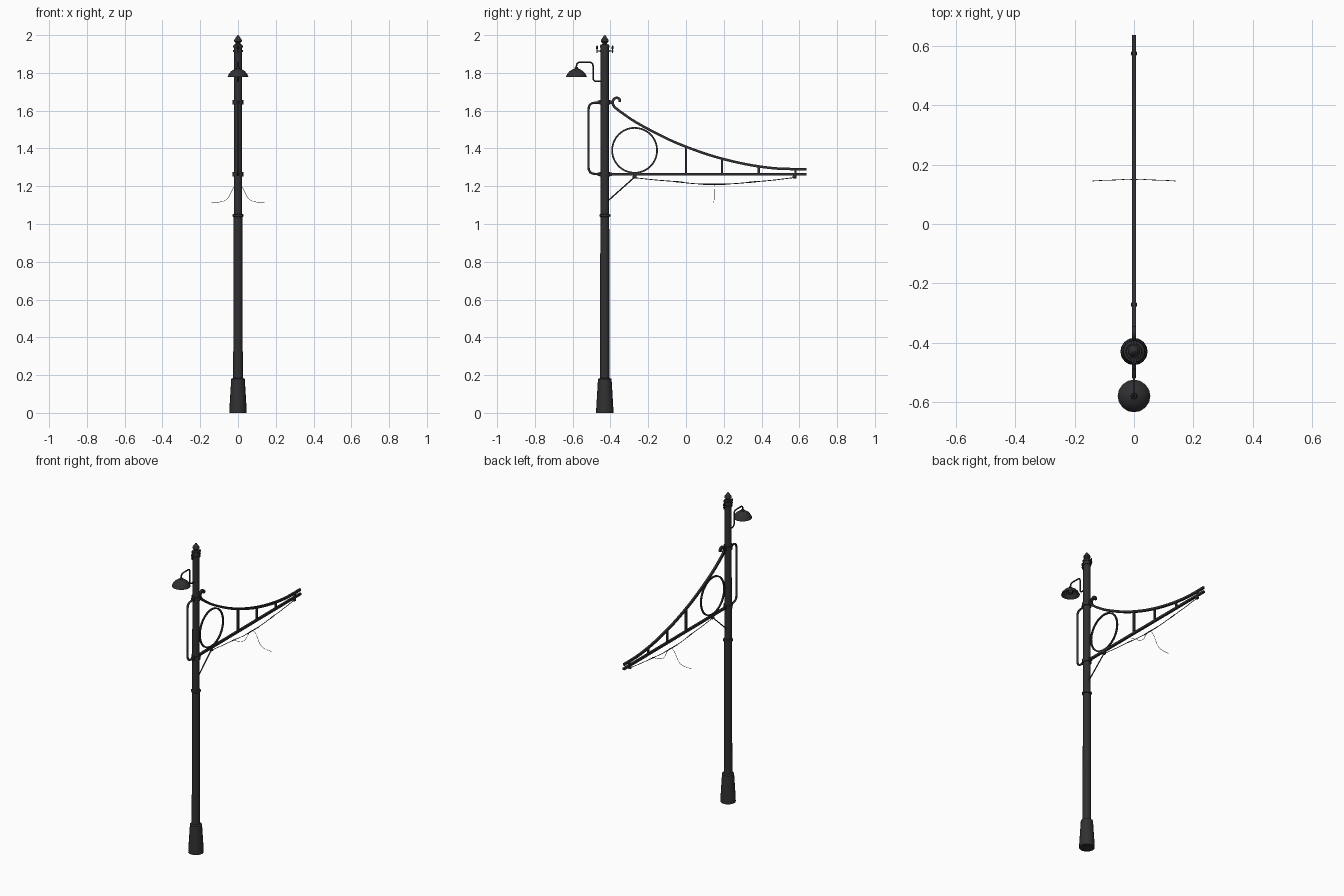
import bpy, bmesh, math
from mathutils import Vector

if "Cube" in bpy.data.objects:
    bpy.data.objects.remove(bpy.data.objects["Cube"])

PY = -0.43          # pole axis
BEAM_Z = 1.263      # lower beam height

iron = bpy.data.materials.new("dark_iron")
iron.diffuse_color = (0.03, 0.03, 0.032, 1)
iron.use_nodes = True
iron.node_tree.nodes["Principled BSDF"].inputs["Base Color"].default_value = iron.diffuse_color


def finish(name, bm, angle=35):
    bmesh.ops.recalc_face_normals(bm, faces=bm.faces)
    me = bpy.data.meshes.new(name)
    bm.to_mesh(me)
    bm.free()
    ob = bpy.data.objects.new(name, me)
    bpy.context.collection.objects.link(ob)
    me.materials.append(iron)
    bpy.ops.object.select_all(action='DESELECT')
    bpy.context.view_layer.objects.active = ob
    ob.select_set(True)
    bpy.ops.object.shade_smooth_by_angle(angle=math.radians(angle))
    return ob


def lathe(name, profile, y=PY, sides=16):
    """Turn (radius, z) pairs around a vertical axis; open ends are capped."""
    bm = bmesh.new()
    rings = [[bm.verts.new((r * math.cos(2 * math.pi * i / sides),
                            y + r * math.sin(2 * math.pi * i / sides), z))
              for i in range(sides)] for r, z in profile]
    for a, b in zip(rings, rings[1:]):
        for i in range(sides):
            j = (i + 1) % sides
            bm.faces.new((a[i], a[j], b[j], b[i]))
    bm.faces.new(rings[0])
    bm.faces.new(rings[-1])
    return finish(name, bm)


def box(name, center, size):
    bm = bmesh.new()
    bmesh.ops.create_cube(bm, size=1)
    for v in bm.verts:
        v.co = Vector(center) + Vector(v.co[k] * size[k] for k in range(3))
    return finish(name, bm)


def smooth_path(pts, steps=5):
    """Catmull-Rom points through the given path."""
    p = [Vector(q) for q in pts]
    p = [2 * p[0] - p[1]] + p + [2 * p[-1] - p[-2]]
    out = []
    for i in range(1, len(p) - 2):
        a, b, c, d = p[i - 1:i + 3]
        for s in range(steps):
            t = s / steps
            out.append(0.5 * (2 * b + (c - a) * t + (2 * a - 5 * b + 4 * c - d) * t * t
                              + (3 * b - a - 3 * c + d) * t ** 3))
    return out + [p[-2]]


def rounded(pts, r, steps=4):
    """Polyline with its corners rounded by radius r."""
    p = [Vector(q) for q in pts]
    out = [p[0]]
    for a, b, c in zip(p, p[1:], p[2:]):
        s, e = b + (a - b).normalized() * r, b + (c - b).normalized() * r
        out += [s.lerp(b, t / steps).lerp(b.lerp(e, t / steps), t / steps)
                for t in range(steps + 1)]
    return out + [p[-1]]


def tube(name, path, r, sides=8, closed=False):
    """Sweep a round section (or square, sides=4) along a path."""
    p = [Vector(q) for q in path]
    n = len(p)
    bm = bmesh.new()
    rings = []
    side = None
    for i in range(n):
        a = p[i - 1] if closed or i else p[0]
        b = p[(i + 1) % n] if closed or i < n - 1 else p[-1]
        t = (b - a).normalized()
        if side is None:
            side = Vector((1, 0, 0)) if abs(t.x) < 0.6 else Vector((0, 1, 0))
        side = (side - t * side.dot(t)).normalized()
        up = t.cross(side)
        rr = r * (math.sqrt(2) if sides == 4 else 1)
        rings.append([bm.verts.new(p[i] + rr * (side * math.cos(w) + up * math.sin(w)))
                      for w in (2 * math.pi * (k + 0.5) / sides for k in range(sides))])
    for i in range(n if closed else n - 1):
        a, b = rings[i], rings[(i + 1) % n]
        for k in range(sides):
            m = (k + 1) % sides
            bm.faces.new((a[k], a[m], b[m], b[k]))
    if not closed:
        bm.faces.new(rings[0])
        bm.faces.new(rings[-1])
    return finish(name, bm, 50)


def yz(pairs):
    return [(0, y, z) for y, z in pairs]


# Pole: tapered base, two shaft diameters, collar and finial
lathe("pole_base", [(0.046, 0), (0.045, 0.03), (0.036, 0.18), (0.025, 0.185)])
lathe("lower_shaft", [(0.0255, 0.17), (0.0235, 1.05)])
lathe("shaft_collar", [(0.024, 1.037), (0.029, 1.04), (0.029, 1.049), (0.022, 1.054)])
lathe("upper_shaft", [(0.0225, 1.05), (0.0215, 1.95)])
lathe("finial", [(0.0215, 1.948), (0.013, 1.953), (0.012, 1.958), (0.021, 1.966),
                 (0.021, 1.973), (0.012, 1.986), (0.005, 1.997), (0.001, 2.0)])

# Clamps that hold the arm, and the rear standoff bracket
for z, name in ((1.645, "upper_clamp"), (BEAM_Z, "lower_clamp")):
    lathe(name, [(0.028, z - 0.012), (0.028, z + 0.012)])
    box(name + "_lug", (0, PY, z), (0.018, 0.078, 0.018))
tube("rear_bracket", rounded(yz([(PY, 1.642), (-0.516, 1.642), (-0.516, BEAM_Z + .002),
                                 (PY, BEAM_Z + .002)]), 0.035), 0.0065)

# Arm: straight lower beam, sweeping upper rail with curled end, posts, ring
box("lower_beam", (0, 0.113, BEAM_Z), (0.013, 1.05, 0.014))
tube("upper_rail", smooth_path(yz([
    (-0.351, 1.645), (-0.352, 1.661), (-0.369, 1.668), (-0.385, 1.656), (-0.386, 1.632),
    (-0.365, 1.608), (-0.28, 1.548), (-0.19, 1.497), (-0.09, 1.447), (0, 1.409), (0.1, 1.373),
    (0.19, 1.346), (0.29, 1.322), (0.385, 1.305), (0.48, 1.294), (0.56, 1.291),
    (0.637, 1.291)]), 4), 0.0066, 4)
for i, (y, top) in enumerate(((0, 1.409), (0.19, 1.346), (0.385, 1.305), (0.58, 1.291))):
    box(f"arm_post_{i + 1}", (0, y, (top + BEAM_Z) / 2), (0.011, 0.011, top - BEAM_Z))
tube("arm_ring", [(0, -0.272 + 0.119 * math.cos(2 * math.pi * i / 40),
                   1.390 + 0.119 * math.sin(2 * math.pi * i / 40)) for i in range(40)],
     0.0045, 4, True)

# Diagonal stay below the arm
tube("diagonal_stay", yz([(-0.415, 1.121), (-0.278, 1.243)]), 0.0035, 6)

# Insulators, sagging span wire and its centre clamp
for y, name in ((-0.272, "inner_insulator"), (0.575, "outer_insulator")):
    lathe(name, [(0.008, 1.241), (0.011, 1.244), (0.011, 1.252), (0.008, 1.258)], y, 10)
tube("span_wire", smooth_path(yz([(-0.272, 1.245), (-0.16, 1.233), (-0.06, 1.225), (0.04, 1.214),
                                  (0.15, 1.210), (0.26, 1.214), (0.36, 1.223), (0.46, 1.232),
                                  (0.575, 1.246)])), 0.0021, 6)
for y0, z0, y1, z1, name in ((-0.06, 1.225, -0.02, 1.221, "inner_strain_clamp"),
                             (0.33, 1.220, 0.37, 1.224, "outer_strain_clamp"),
                             (0.09, 1.211, 0.21, 1.211, "wire_clamp")):
    tube(name, yz([(y0, z0), (y1, z1)]), 0.0033, 6)

# Mirrored pair of drooping droppers
for s, name in ((-1, "left_dropper"), (1, "right_dropper")):
    tube(name, smooth_path([(s * 0.006, 0.15, 1.21), (s * 0.022, 0.151, 1.195),
                            (s * 0.038, 0.15, 1.165), (s * 0.055, 0.149, 1.135),
                            (s * 0.08, 0.148, 1.120), (s * 0.11, 0.147, 1.115),
                            (s * 0.14, 0.145, 1.114)]), 0.0012, 5)

# Lamp: gooseneck and hollow shade
tube("lamp_neck", rounded(yz([(-0.44, 1.755), (-0.492, 1.755), (-0.492, 1.856), (-0.58, 1.856),
                              (-0.58, 1.815)]), 0.02), 0.0045)
lathe("lamp_shade", [(0.008, 1.832), (0.011, 1.822), (0.022, 1.818), (0.037, 1.808),
                     (0.048, 1.795), (0.053, 1.784), (0.055, 1.781), (0.055, 1.778),
                     (0.050, 1.782), (0.040, 1.798), (0.020, 1.810)], -0.58, 16)
lathe("lamp_bulb", [(0.010, 1.810), (0.014, 1.800), (0.012, 1.788), (0.004, 1.783)], -0.58, 10)

# Pole-top ring with two insulator pins
for z, name in ((1.915, "top_ring"), (1.94, "neck_ring")):
    lathe(name, [(0.026, z - 0.005), (0.026, z + 0.005)])
box("top_crossbar", (0, PY, 1.917), (0.008, 0.09, 0.005))
for s, name in ((-1, "rear_pin"), (1, "front_pin")):
    lathe(name, [(0.003, 1.905), (0.003, 1.925), (0.005, 1.928), (0.005, 1.938), (0.003, 1.944)],
          PY + s * 0.041, 8)
